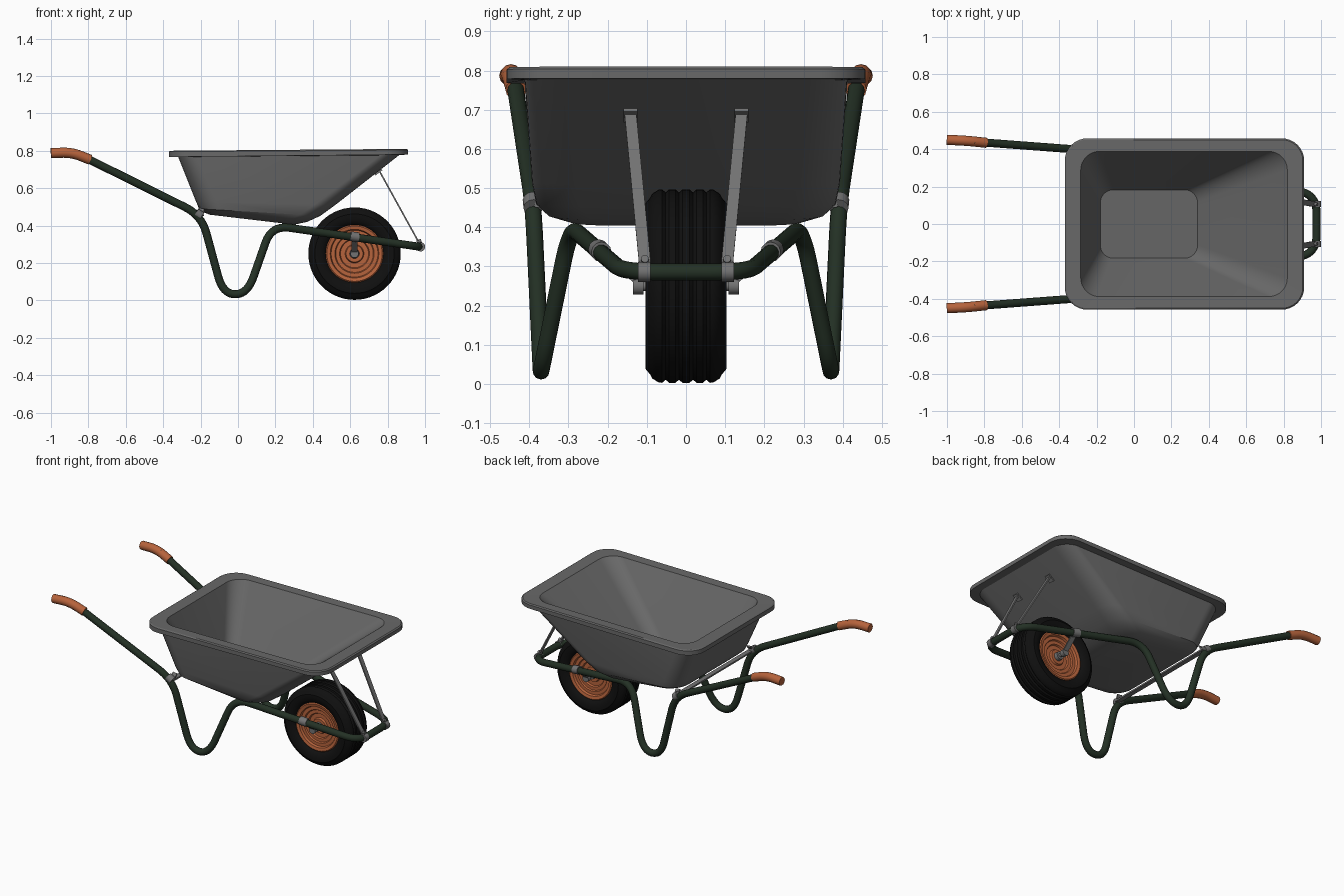
import bpy, bmesh, math
from mathutils import Vector, Matrix

cube = bpy.data.objects.get("Cube")
if cube:
    bpy.data.objects.remove(cube)


def material(name, color):
    m = bpy.data.materials.new(name)
    m.use_nodes = True
    m.diffuse_color = (*color, 1)
    m.node_tree.nodes["Principled BSDF"].inputs["Base Color"].default_value = (*color, 1)
    return m


TRAY = material("tray grey", (.14, .14, .14))
GREEN = material("dark green paint", (.017, .03, .018))
ORANGE = material("orange", (.47, .125, .045))
RUBBER = material("black rubber", (.005, .005, .005))
STEEL = material("steel grey", (.17, .17, .17))


def finish(obj, mat):
    obj.data.materials.clear()
    obj.data.materials.append(mat)
    bpy.ops.object.select_all(action='DESELECT')
    obj.select_set(True)
    bpy.context.view_layer.objects.active = obj
    bpy.ops.object.shade_smooth_by_angle(angle=math.radians(32))
    return obj


def mesh_object(name, bm, mat):
    bmesh.ops.recalc_face_normals(bm, faces=bm.faces)
    me = bpy.data.meshes.new(name)
    bm.to_mesh(me)
    bm.free()
    obj = bpy.data.objects.new(name, me)
    bpy.context.collection.objects.link(obj)
    return finish(obj, mat)


def rounded(points, radius, steps=10):
    """Round every inner corner of a polyline."""
    pts = [Vector(p) for p in points]
    out = [pts[0]]
    for a, b, c in zip(pts, pts[1:], pts[2:]):
        p = b + (a - b).normalized() * min(radius, (a - b).length / 2)
        q = b + (c - b).normalized() * min(radius, (c - b).length / 2)
        for i in range(steps + 1):
            t = i / steps
            out.append(p * (1 - t) ** 2 + b * 2 * t * (1 - t) + q * t * t)
    return out + [pts[-1]]


def tube(name, points, radius, mat):
    cu = bpy.data.curves.new(name, 'CURVE')
    cu.dimensions = '3D'
    cu.bevel_depth, cu.bevel_resolution = radius, 4
    cu.use_fill_caps = True
    sp = cu.splines.new('POLY')
    sp.points.add(len(points) - 1)
    for sp_pt, p in zip(sp.points, points):
        sp_pt.co = (*p, 1)
    obj = bpy.data.objects.new(name, cu)
    bpy.context.collection.objects.link(obj)
    bpy.ops.object.select_all(action='DESELECT')
    obj.select_set(True)
    bpy.context.view_layer.objects.active = obj
    bpy.ops.object.convert(target='MESH')
    return finish(bpy.context.view_layer.objects.active, mat)


def bar(name, a, b, width, thick, across, mat):
    """Flat strip from a to b, its width lying along 'across'."""
    a, b, across = Vector(a), Vector(b), Vector(across)
    z = (b - a).normalized()
    x = (across - z * across.dot(z)).normalized()
    rot = Matrix((x, z.cross(x), z)).transposed().to_4x4()
    bm = bmesh.new()
    size = Matrix.Diagonal((width, thick, (b - a).length, 1))
    bmesh.ops.create_cube(bm, size=1, matrix=Matrix.Translation((a + b) / 2) @ rot @ size)
    return mesh_object(name, bm, mat)


def lathe(name, half, center, mat, closed=False):
    """Revolve a profile of (radius, y), mirrored in y, round the y axis."""
    prof = half + [(r, -y) for r, y in reversed(half)]
    bm = bmesh.new()
    vs = [bm.verts.new((r, y, 0)) for r, y in prof]
    es = [bm.edges.new(e) for e in zip(vs, vs[1:])]
    if closed:
        es.append(bm.edges.new((vs[-1], vs[0])))
    bmesh.ops.spin(bm, geom=vs + es, cent=(0, 0, 0), axis=(0, 1, 0),
                   angle=math.tau, steps=56)
    bmesh.ops.remove_doubles(bm, verts=bm.verts, dist=1e-4)
    bmesh.ops.translate(bm, verts=bm.verts, vec=center)
    return mesh_object(name, bm, mat)


# Tray: loft of rounded rectangles (x0, x1, half y, corner radius, z at x0, z at x1)
tray_rings = [
    (-.18, .34, .183, .07, .485, .43),       # inner floor
    (-.285, .82, .388, .10, .80, .808),      # opening
    (-.362, .902, .45, .11, .80, .81),       # rim top
    (-.37, .91, .458, .12, .795, .804),
    (-.37, .91, .458, .12, .767, .78),       # rim lower edge
    (-.32, .862, .412, .10, .767, .777),     # body under rim
    (-.225, .52, .393, .11, .53, .51),
    (-.208, .44, .382, .11, .49, .452),
    (-.188, .37, .352, .11, .472, .42),
    (-.15, .30, .30, .09, .458, .405),       # underside
]


def ring(bm, x0, x1, hy, r, z0, z1, n=9):
    verts = []
    corners = [(x1 - r, hy - r), (x0 + r, hy - r), (x0 + r, r - hy), (x1 - r, r - hy)]
    for k, (cx, cy) in enumerate(corners):
        for i in range(n):
            a = math.pi / 2 * (k + i / (n - 1))
            x = cx + r * math.cos(a)
            z = z0 + (z1 - z0) * (x - x0) / (x1 - x0)
            verts.append(bm.verts.new((x, cy + r * math.sin(a), z)))
    return verts


bm = bmesh.new()
loops = [ring(bm, *r) for r in tray_rings]
for lo, hi in zip(loops, loops[1:]):
    for i in range(len(lo)):
        j = (i + 1) % len(lo)
        bm.faces.new((lo[i], lo[j], hi[j], hi[i]))
bm.faces.new(loops[0])
bm.faces.new(loops[-1])
mesh_object("tray", bm, TRAY)

# Frame: one bent tube running from handle to handle round the wheel
side = [(-.86, .44, .785), (-.195, .39, .455), (-.08, .37, .033), (.05, .37, .033),
        (.18, .295, .402), (.976, .16, .286)]
path = side + [(x, -y, z) for x, y, z in reversed(side)]
tube("frame", rounded(path, .1), .0215, GREEN)

# Wheel
hub = (.623, 0, .25)
tread = [(.247, y + d) if d else (.239, y) for y in (.052, .018) for d in (.009, 0, -.009)]
lathe("tire", [(.148, .07), (.158, .088), (.175, .098), (.195, .103), (.212, .103),
               (.225, .092), (.236, .086), (.246, .07)] + tread, hub, RUBBER, True)
lathe("wheel_rim", [(0, .062), (.045, .062), (.05, .05), (.075, .05), (.08, .06), (.1, .06),
                    (.105, .068), (.125, .068), (.13, .082), (.148, .086), (.155, .08)],
      hub, ORANGE)
lathe("wheel_hub", [(0, .085), (.024, .085), (.026, .06)], hub, STEEL)
tube("axle", [(hub[0], -.128, hub[2]), (hub[0], .128, hub[2])], .012, STEEL)

for s, tag in ((1, "left"), (-1, "right")):
    # Handle grip
    grip = [(-1, .45, .787), (-.89, .445, .792), (-.79, .434, .752)]
    tube(tag + "_grip", rounded([(x, s * y, z) for x, y, z in grip], .06), .027, ORANGE)

    # Tray clamp at the top of the leg
    tube(tag + "_leg_clamp", [(-.225, s * .392, .47), (-.195, s * .39, .45)], .025, STEEL)
    bar(tag + "_leg_tab", (-.2, s * .385, .455), (-.195, s * .36, .49), .03, .008, (1, 0, 0), STEEL)

    # Axle hanger hung from the rail
    tube(tag + "_rail_clamp", [(.60, s * .224, .344), (.645, s * .216, .337)], .026, STEEL)
    bar(tag + "_axle_hanger", (.622, s * .205, .33), (.622, s * .118, .25), .032, .009,
        (1, 0, 0), STEEL)
    tube(tag + "_axle_nut", [(hub[0], s * .108, .25), (hub[0], s * .135, .25)], .022, STEEL)

    # Strut from the front bar up to the tray
    foot, head = Vector((.968, s * .105, .308)), Vector((.757, s * .142, .69))
    bar(tag + "_tray_strut", foot, head, .03, .008, (0, 1, 0), STEEL)
    bar(tag + "_strut_head", head + Vector((-.025, 0, -.018)), head + Vector((.012, 0, .01)),
        .036, .01, (0, 1, 0), STEEL)
    tube(tag + "_strut_clamp", [(.976, s * .09, .286), (.976, s * .122, .286)], .025, STEEL)
    tube(tag + "_strut_bolt", [foot + Vector((-.012, 0, .004)), foot + Vector((.012, 0, .012))],
         .01, STEEL)

# Cross strap under the back of the tray
bar("cross_strap", (-.197, -.385, .455), (-.197, .385, .455), .03, .01, (1, 0, 0), STEEL)
